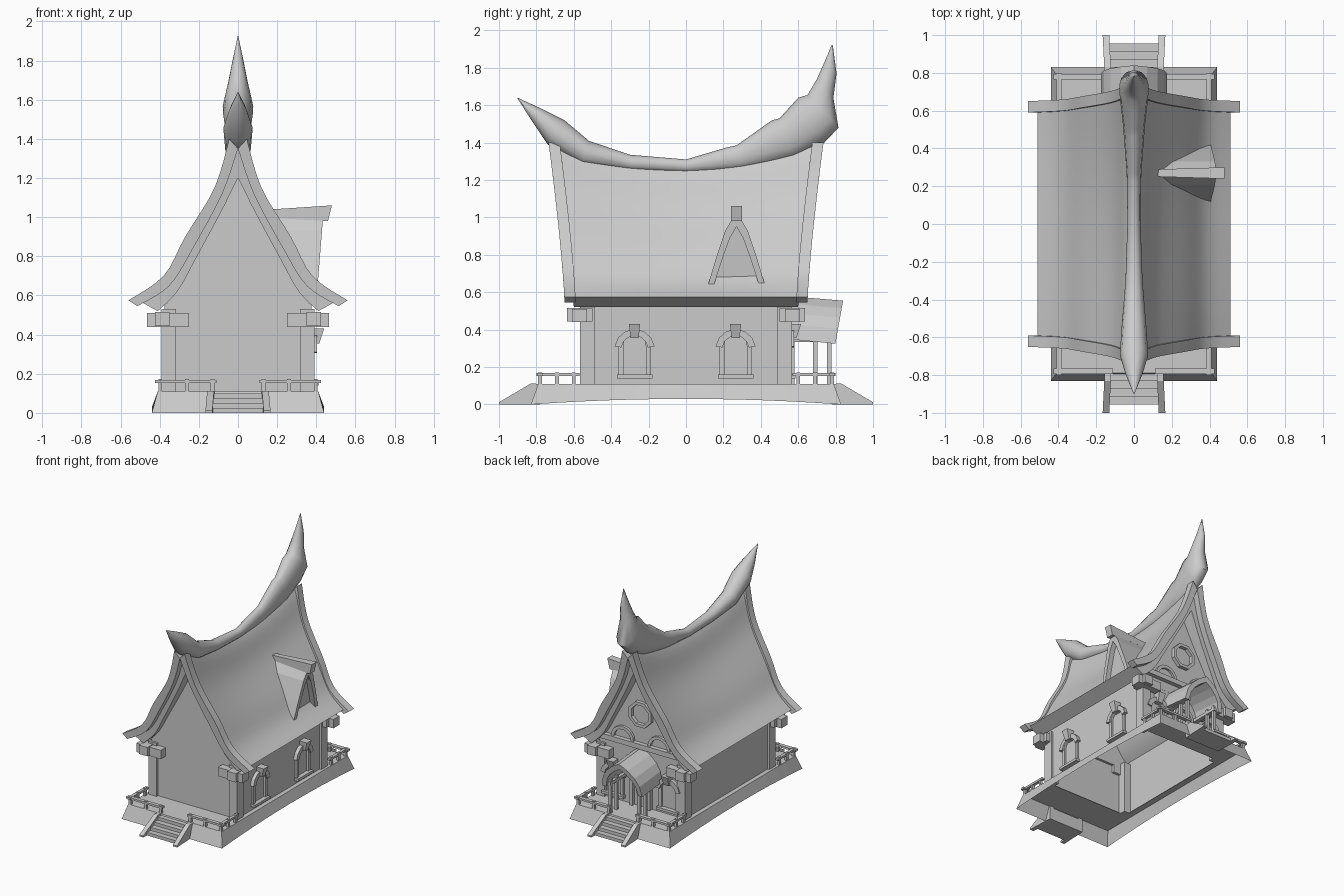
import bpy, bmesh, math

if "Cube" in bpy.data.objects:
    bpy.data.objects.remove(bpy.data.objects["Cube"])

stone = bpy.data.materials.new("plain_grey")
stone.use_nodes = True
GREY = (0.6, 0.6, 0.6, 1)
stone.diffuse_color = GREY
stone.node_tree.nodes["Principled BSDF"].inputs["Base Color"].default_value = GREY


def loft(name, rings, cap="fill", smooth=0):
    """Skin closed rings; cap 'strip' pairs outer and inner points of a band."""
    bm = bmesh.new()
    rows = [[bm.verts.new(p) for p in r] for r in rings]
    n = len(rows[0])
    for a, b in zip(rows, rows[1:]):
        for i in range(n):
            j = (i + 1) % n
            bm.faces.new((a[i], a[j], b[j], b[i]))
    for r in (rows[0], rows[-1]):
        if cap == "fill":
            bm.faces.new(r)
        elif cap == "strip":
            for i in range(n // 2 - 1):
                bm.faces.new((r[i], r[i + 1], r[n - 2 - i], r[n - 1 - i]))
    bmesh.ops.remove_doubles(bm, verts=bm.verts, dist=0.0001)
    bmesh.ops.recalc_face_normals(bm, faces=bm.faces)
    me = bpy.data.meshes.new(name)
    bm.to_mesh(me)
    bm.free()
    me.materials.append(stone)
    ob = bpy.data.objects.new(name, me)
    bpy.context.collection.objects.link(ob)
    if smooth:
        bpy.ops.object.select_all(action="DESELECT")
        ob.select_set(True)
        bpy.context.view_layer.objects.active = ob
        bpy.ops.object.shade_smooth_by_angle(angle=math.radians(smooth))
    return ob


def plate(name, pts, place, d0, d1, cap="fill", smooth=0):
    return loft(name, [[place(u, v, d) for u, v in pts] for d in (d0, d1)], cap, smooth)


def band(name, outer, inner, place, d0, d1, smooth=0):
    return plate(name, outer + inner[::-1], place, d0, d1, "strip", smooth)


def box(name, x0, x1, y0, y1, z0, z1):
    return plate(name, [(x0, y0), (x1, y0), (x1, y1), (x0, y1)],
                 lambda u, v, d: (u, v, d), z0, z1)


def spline(pts, k=4):
    """Catmull-Rom resampling of a short point list."""
    p = [pts[0]] + pts + [pts[-1]]
    out = []
    for a, b, c, d in zip(p, p[1:], p[2:], p[3:]):
        for s in range(k):
            t = s / k
            out.append(tuple(0.5 * (2 * q + (r - o) * t + (2 * o - 5 * q + 4 * r - w) * t * t
                             + (3 * q - o - 3 * r + w) * t ** 3)
                             for o, q, r, w in zip(a, b, c, d)))
    return out + [pts[-1]]


def both(half):
    """Mirror a half outline that ends on the centre line."""
    return half + [(-u, v) for u, v in half[-2::-1]]


def arc(r, cz, a0, a1, n, cu=0):
    angles = [math.radians(a0 + (a1 - a0) * i / n) for i in range(n + 1)]
    return [(cu + r * math.cos(a), cz + r * math.sin(a)) for a in angles]


# Platform with arched lower edge, open below the house
def rect(hx, hy, z, arch=0):
    ys = [hy * (i / 6 - 1) for i in range(13)]
    side = [(hx, y, z + arch * (1 - (y / hy) ** 2)) for y in ys]
    return side + [(-x, y, h) for x, y, h in side[::-1]]


loft("platform", [rect(0.44, 0.83, 0, 0.03), rect(0.41, 0.79, 0.11),
                  rect(0.36, 0.53, 0.11)], cap=None)

# House walls and gables
loft("walls", [rect(0.375, 0.55, 0.11), rect(0.375, 0.55, 0.56)], cap=None)
inner_roof = [(0.41, 0.52), (0.31, 0.62), (0.22, 0.78), (0.09, 1.02), (0.03, 1.14), (0, 1.2)]
for s, end in ((-1, "front"), (1, "back")):
    plate(end + "_gable", both([(0.375, 0.5), (0.36, 0.57)] + inner_roof[1:]),
          lambda u, v, d: (u, s * d, v), 0.53, 0.551)

# Corner posts with crossed beam ends
for sx in (-1, 1):
    for sy in (-1, 1):
        def corner(name, x0, x1, y0, y1, z0, z1):
            box(name, sx * x0, sx * x1, sy * y0, sy * y1, z0, z1)
        corner("corner_post", 0.316, 0.39, 0.487, 0.567, 0.11, 0.53)
        corner("cross_beam_end", 0.25, 0.465, 0.53, 0.61, 0.44, 0.51)
        corner("long_beam_end", 0.35, 0.425, 0.5, 0.635, 0.445, 0.515)
        # Railings
        corner("end_rail", 0.11, 0.425, 0.765, 0.795, 0.152, 0.168)
        corner("side_rail", 0.385, 0.41, 0.57, 0.8, 0.152, 0.168)
        for x, y in ((0.13, 0.78), (0.26, 0.78), (0.397, 0.78), (0.397, 0.69), (0.397, 0.6)):
            corner("rail_post", x - 0.01, x + 0.01, y - 0.01, y + 0.01, 0.11, 0.172)

# Stairs at both ends
for s in (-1, 1):
    for i in range(4):
        box("step", -0.13, 0.13, s * 0.78, s * (0.83 + 0.042 * i), 0, 0.1 - 0.025 * i)
    for sx in (-1, 1):
        plate("stair_side", [(0.78, 0), (0.78, 0.11), (0.83, 0.112), (1, 0.012), (1, 0)],
              lambda u, v, d: (sx * (d + 0.05 * (u - 0.78)), s * u, v), 0.12, 0.155)


# Roof shell, sagging in the middle and leaning out at the ends
def roof_end(z):
    return 0.6 + 0.085 * max(0, (z - 0.55) / 0.85) ** 1.3


outer_half = spline([(0.51, 0), (0.38, 0.13), (0.27, 0.353), (0.12, 0.65), (0.045, 0.9), (0, 1)])
section_in = both(spline(inner_roof))
rings = []
for k in range(17):
    u = k / 8 - 1
    h = 1.28 + 0.14 * u * u
    outer = [(x, 0.575 + (h - 0.575) * t) for x, t in both(outer_half)]
    rings.append([(x, u * roof_end(z), z) for x, z in outer + section_in[::-1]])
loft("roof", rings, "strip", 40)

# Barge boards along the gable edges
board_out = spline([(0.56, 0.575), (0.38, 0.70), (0.27, 0.90), (0.12, 1.15), (0.045, 1.4)])
board_in = spline([(0.515, 0.545), (0.35, 0.65), (0.225, 0.85), (0.08, 1.12), (0, 1.35)])
for sy in (-1, 1):
    for sx in (-1, 1):
        band("barge_board", board_out, board_in,
             lambda u, v, d: (sx * u, sy * (roof_end(v) + d), v), -0.01, 0.05, 35)

# Ridge with pointed horns: top y, top z, bottom y, bottom z, half width
ridge = [(-0.9, 1.64, -0.9, 1.635, 0.002), (-0.77, 1.58, -0.82, 1.51, 0.045),
         (-0.65, 1.52, -0.74, 1.39, 0.075), (-0.52, 1.41, -0.56, 1.28, 0.065),
         (-0.3, 1.335, -0.3, 1.25, 0.045), (0, 1.31, 0, 1.24, 0.035),
         (0.22, 1.375, 0.22, 1.25, 0.037), (0.27, 1.385, 0.3, 1.26, 0.04),
         (0.46, 1.52, 0.5, 1.3, 0.055), (0.5, 1.53, 0.58, 1.32, 0.06),
         (0.6, 1.64, 0.74, 1.40, 0.075), (0.65, 1.655, 0.815, 1.48, 0.078),
         (0.7, 1.74, 0.788, 1.64, 0.05), (0.74, 1.83, 0.805, 1.77, 0.028),
         (0.78, 1.925, 0.785, 1.92, 0.002)]
rings = []
for ty, tz, by, bz, w in ridge:
    ring = []
    for k in range(12):
        a = k * math.pi / 6
        f = 0.5 + 0.5 * math.cos(a)
        ring.append((w * math.sin(a), by + (ty - by) * f, bz + (tz - bz) * f))
    rings.append(ring)
loft("ridge", rings, smooth=50)


# Dormer on the left slope
def dormer_place(u, v, d):
    front = 0.385 + 0.08 * (v - 0.63)
    return (front + d if d > -0.1 else 0.36 - 0.72 * (v - 0.65), 0.27 + u, v)


dormer_out = both([(0.155, 0.63), (0.11, 0.78), (0.06, 0.93), (0, 1.03)])
dormer_in = both([(0.122, 0.635), (0.075, 0.78), (0.035, 0.89), (0, 0.95)])
band("dormer_roof", dormer_out, dormer_in, dormer_place, -1, 0.02)
plate("dormer_front", both([(0.115, 0.67), (0.075, 0.78), (0.035, 0.89), (0, 0.95)]),
      dormer_place, -1, -0.02)
plate("dormer_ridge", [(0.1, 1.0), (0.1, 1.035), (0.48, 1.06), (0.46, 0.98)],
      lambda u, v, d: (u, 0.27 + d * (0.5 + u), v), -0.031, 0.031)


# Arched windows on the left wall and beside the porch
def window(place):
    opening = [(0.06, 0.16)] + arc(0.06, 0.315, 0, 180, 8) + [(-0.06, 0.16)]
    frame = [(0.085, 0.16)] + arc(0.085, 0.315, 0, 180, 8) + [(-0.085, 0.16)]
    band("window_frame", frame, opening, place, -0.01, 0.015)
    band("window_hood", arc(0.108, 0.295, 8, 172, 6), arc(0.072, 0.295, 8, 172, 6),
         place, -0.01, 0.028)
    plate("window_sill", [(-0.095, 0.14), (0.095, 0.14), (0.095, 0.16), (-0.095, 0.16)],
          place, -0.01, 0.035)
    plate("window_keystone", [(-0.022, 0.355), (0.022, 0.355), (0.03, 0.43), (-0.03, 0.43)],
          lambda u, v, d: place(u, v, d + 0.3 * d * (v - 0.4) / 0.05), -0.01, 0.055)


for c in (-0.275, 0.265):
    window(lambda u, v, d: (0.375 + d, c + u, v))
for c in (-0.24, 0.24):
    window(lambda u, v, d: (c + u, 0.55 + d, v))


# Back gable trim: tie beam, octagonal window, curved braces
def back(u, v, d):
    return (u, 0.55 + d, v)


box("tie_beam", -0.36, 0.36, 0.54, 0.585, 0.575, 0.615)
band("gable_window_frame", arc(0.105, 0.845, 22.5, 382.5, 8), arc(0.08, 0.845, 22.5, 382.5, 8),
     back, -0.01, 0.03)
for s in (-1, 1):
    band("gable_brace", arc(0.1, 0.61, 0, 180, 8, s * 0.16), arc(0.075, 0.61, 0, 180, 8, s * 0.16),
         back, -0.01, 0.02)

# Back porch with arched roof, posts and door
vault_out = both([(0.175, 0.35), (0.16, 0.43), (0.125, 0.49), (0.07, 0.54), (0, 0.58)])
vault_in = both([(0.14, 0.35), (0.125, 0.42), (0.095, 0.465), (0.05, 0.505), (0, 0.535)])


def porch(u, v, d):
    lean = d > 0.7
    return (u, d - (0.18 * (0.58 - v) if lean else 0), v - (0.025 if lean else 0))


band("porch_roof", vault_out, vault_in, porch, 0.54, 0.84)
for s in (-1, 1):
    for y in (0.68, 0.755):
        box("porch_post", s * 0.115, s * 0.14, y, y + 0.022, 0.11, 0.38)
    box("porch_beam", s * 0.112, s * 0.145, 0.55, 0.785, 0.335, 0.36)
band("door_frame", [(0.09, 0.11)] + arc(0.09, 0.32, 0, 180, 8) + [(-0.09, 0.11)],
     [(0.065, 0.11)] + arc(0.065, 0.32, 0, 180, 8) + [(-0.065, 0.11)], back, -0.01, 0.03)
